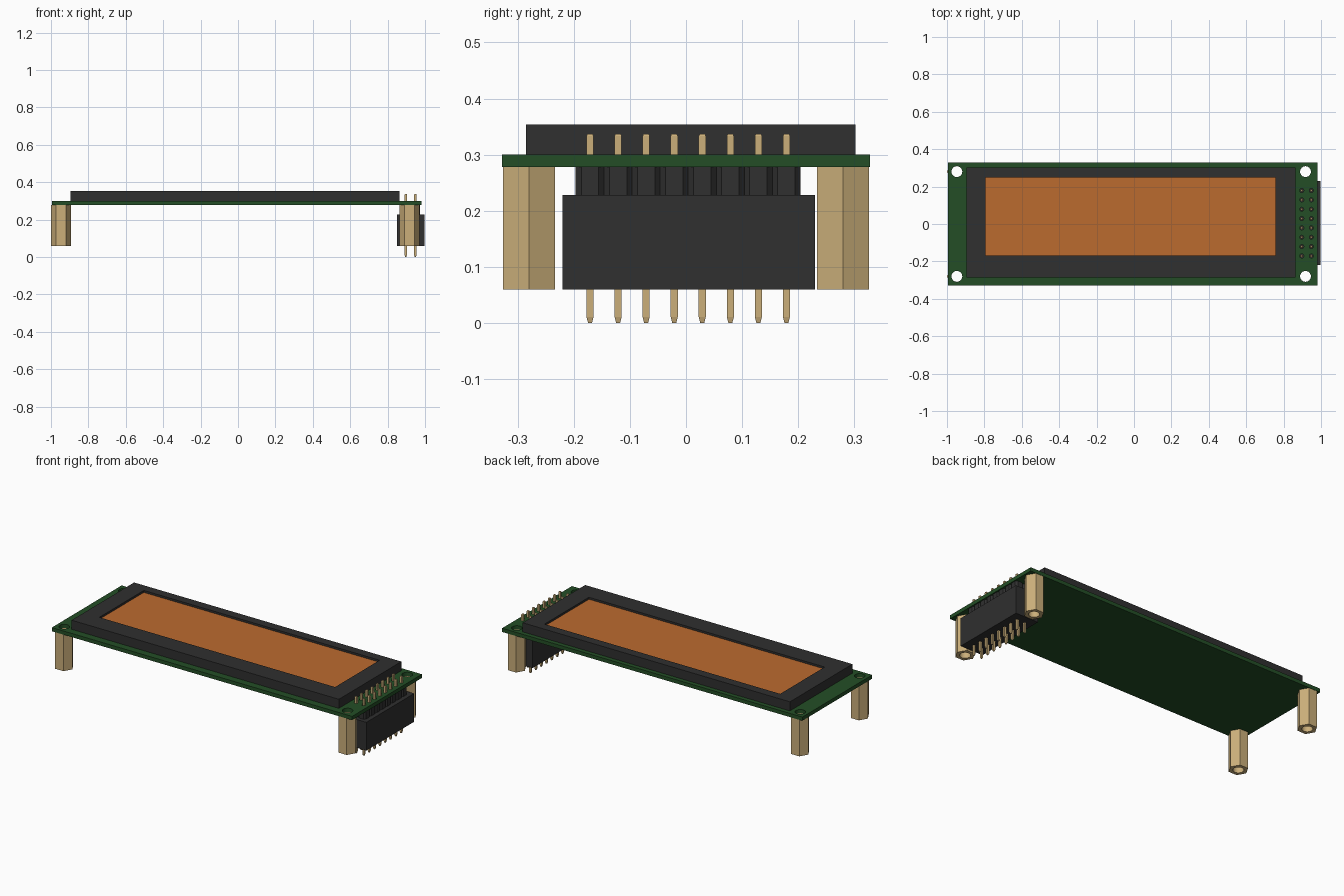
import bpy, bmesh, math
from mathutils import Matrix

cube = bpy.data.objects.get("Cube")
if cube:
    bpy.data.objects.remove(cube, do_unlink=True)


def material(name, rgb):
    m = bpy.data.materials.new(name)
    m.use_nodes = True
    m.diffuse_color = (*rgb, 1)
    m.node_tree.nodes["Principled BSDF"].inputs["Base Color"].default_value = (*rgb, 1)
    return m


GREEN = material("board green", (0.017, 0.076, 0.019))
BLACK = material("black plastic", (0.029, 0.029, 0.029))
BRASS = material("brass", (0.60, 0.43, 0.195))
ORANGE = material("amber screen", (0.50, 0.145, 0.028))


def add_box(bm, lo, hi):
    size = [b - a for a, b in zip(lo, hi)]
    mid = [(a + b) / 2 for a, b in zip(lo, hi)]
    return bmesh.ops.create_cube(bm, size=1, matrix=Matrix.Translation(mid) @ Matrix.Diagonal((*size, 1)))


def add_prism(bm, x, y, z0, z1, radius, sides):
    bmesh.ops.create_cone(bm, cap_ends=True, segments=sides, radius1=radius, radius2=radius,
                          depth=z1 - z0, matrix=Matrix.Translation((x, y, (z0 + z1) / 2)))


def add_loft(bm, rings):
    """Skin a stack of equal-length point rings and cap both ends."""
    loops = [[bm.verts.new(p) for p in ring] for ring in rings]
    n = len(loops[0])
    for a, b in zip(loops, loops[1:]):
        for i in range(n):
            bm.faces.new((a[i], a[(i + 1) % n], b[(i + 1) % n], b[i]))
    bm.faces.new(loops[0][::-1])
    bm.faces.new(loops[-1])


def finish(bm, name, mat=None):
    bmesh.ops.recalc_face_normals(bm, faces=bm.faces)
    mesh = bpy.data.meshes.new(name)
    bm.to_mesh(mesh)
    bm.free()
    ob = bpy.data.objects.new(name, mesh)
    bpy.context.collection.objects.link(ob)
    if mat:
        mesh.materials.append(mat)
    return ob


def cut(ob, cutter_bm):
    """Subtract the cutter shape, then discard it."""
    cutter = finish(cutter_bm, "cutter")
    cutter.hide_render = True
    mod = ob.modifiers.new("cut", 'BOOLEAN')
    mod.object, mod.operation, mod.solver = cutter, 'DIFFERENCE', 'EXACT'
    bpy.ops.object.select_all(action='DESELECT')
    bpy.context.view_layer.objects.active = ob
    ob.select_set(True)
    bpy.ops.object.modifier_apply(modifier=mod.name)
    bpy.ops.object.shade_smooth_by_angle(angle=math.radians(25))
    bpy.data.objects.remove(cutter, do_unlink=True)


BOARD_Z0, BOARD_Z1 = 0.278, 0.30
HOLES = {side + "_" + end: (x, y) for side, x in (("right", -0.947), ("left", 0.917))
         for end, y in (("front", -0.28), ("back", 0.28))}
PINS = [(x, -0.171 + 0.05 * i) for x in (0.897, 0.948) for i in range(8)]

# Circuit board with mounting holes and pin holes
bm = bmesh.new()
add_box(bm, (-0.995, -0.328, BOARD_Z0), (0.98, 0.328, BOARD_Z1))
board = finish(bm, "circuit_board", GREEN)
bm = bmesh.new()
for x, y in HOLES.values():
    add_prism(bm, x, y, 0.2, 0.4, 0.029, 32)
for x, y in PINS:
    add_prism(bm, x, y, 0.2, 0.4, 0.011, 16)
cut(board, bm)

# Hexagonal standoffs, bored through
for name, (x, y) in HOLES.items():
    bm = bmesh.new()
    r = 0.0535
    add_loft(bm, [[(x + r * math.cos(k * math.pi / 3), y + r * math.sin(k * math.pi / 3), z)
                   for k in range(6)] for z in (0.06, BOARD_Z0)])
    standoff = finish(bm, name + "_standoff", BRASS)
    bm = bmesh.new()
    add_prism(bm, x, y, 0.0, 0.4, 0.029, 32)
    cut(standoff, bm)

# Display bezel with a window, and the recessed screen
bm = bmesh.new()
add_box(bm, (-0.895, -0.285, BOARD_Z1), (0.863, 0.302, 0.354))
bezel = finish(bm, "display_bezel", BLACK)
bm = bmesh.new()
add_box(bm, (-0.794, -0.169, 0.335), (0.757, 0.249, 0.40))
cut(bezel, bm)
bm = bmesh.new()
add_box(bm, (-0.794, -0.169, 0.335), (0.757, 0.249, 0.342))
finish(bm, "screen", ORANGE)

# Socket block under the board
bm = bmesh.new()
add_box(bm, (0.849, -0.22, 0.06), (0.998, 0.23, 0.228))
finish(bm, "socket_block", BLACK)

# Header strip: one chamfered cell for each pin
bm = bmesh.new()
h, c = 0.0255, 0.010
corners = [(h, -h + c), (h, h - c), (h - c, h), (-h + c, h),
           (-h, h - c), (-h, -h + c), (-h + c, -h), (h - c, -h)]
for x, y in PINS:
    add_loft(bm, [[(x + u, y + v, z) for u, v in corners] for z in (0.228, BOARD_Z0)])
finish(bm, "header_strip", BLACK)

# Square pins with tapered tips
bm = bmesh.new()
for x, y in PINS:
    add_loft(bm, [[(x + w * u, y + w * v, z) for u, v in ((-1, -1), (1, -1), (1, 1), (-1, 1))]
                  for z, w in ((0, 0.0035), (0.011, 0.0063), (0.333, 0.0063), (0.337, 0.0048))])
finish(bm, "header_pins", BRASS)
